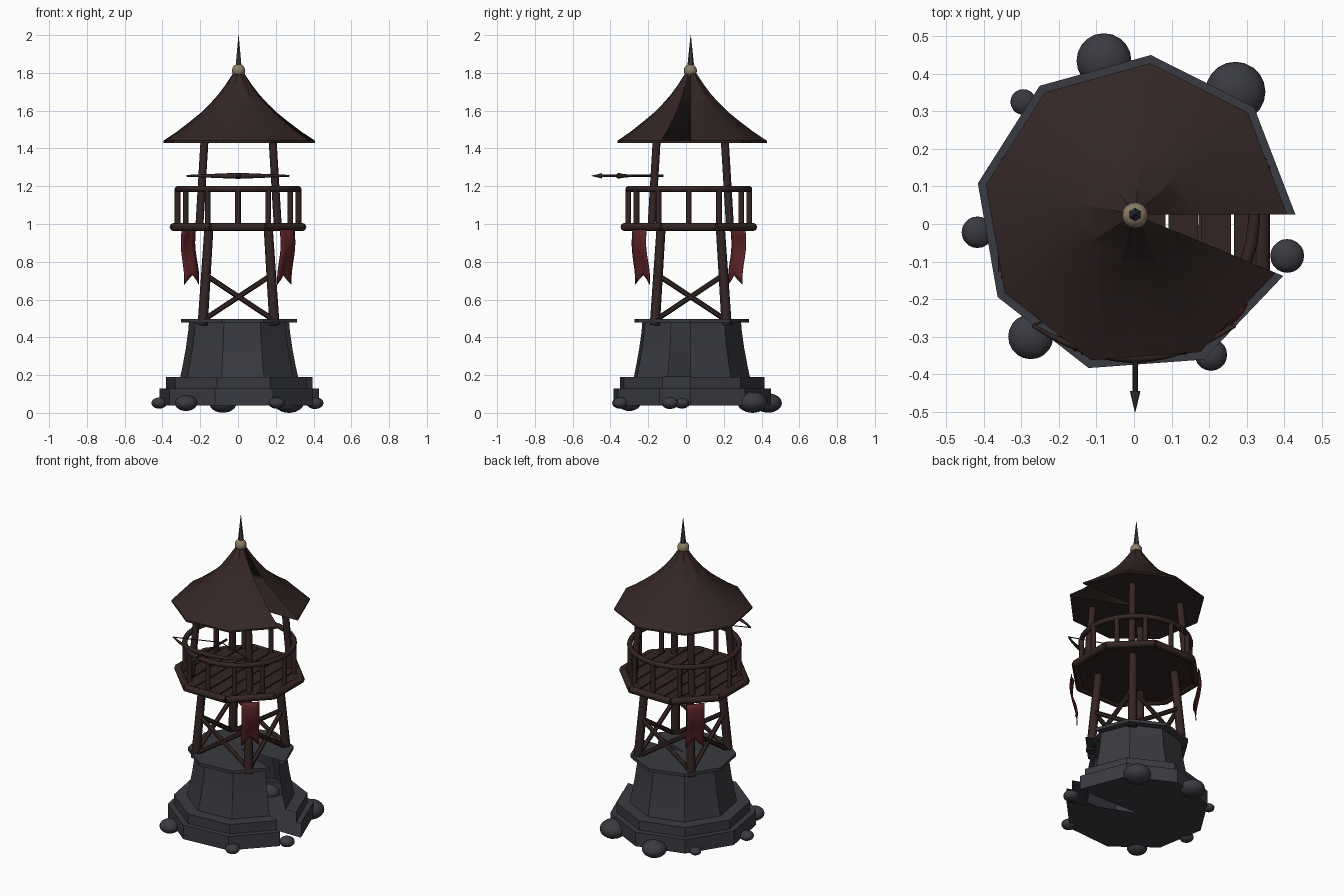
import bpy, bmesh, math
from mathutils import Vector

if "Cube" in bpy.data.objects:
    bpy.data.objects.remove(bpy.data.objects["Cube"])

CX, CY = 0.003, 0.025            # axis of the stone, roof and posts
DY = 0.015                       # centre of the deck


def material(name, rgb):
    m = bpy.data.materials.new(name)
    m.use_nodes = True
    m.diffuse_color = (*rgb, 1)
    m.node_tree.nodes["Principled BSDF"].inputs["Base Color"].default_value = (*rgb, 1)
    return m


STONE = material("dark_stone", (0.042, 0.043, 0.052))
WOOD = material("dark_wood", (0.034, 0.018, 0.017))
ROOF = material("roof_brown", (0.034, 0.020, 0.019))
RED = material("banner_red", (0.105, 0.017, 0.019))
BRASS = material("dull_brass", (0.27, 0.21, 0.13))
IRON = material("dark_iron", (0.04, 0.045, 0.052))


def finish(bm, name, mat, smooth=35):
    bmesh.ops.recalc_face_normals(bm, faces=bm.faces)
    me = bpy.data.meshes.new(name)
    bm.to_mesh(me)
    bm.free()
    me.materials.append(mat)
    ob = bpy.data.objects.new(name, me)
    bpy.context.collection.objects.link(ob)
    if smooth:
        bpy.ops.object.select_all(action="DESELECT")
        ob.select_set(True)
        bpy.context.view_layer.objects.active = ob
        bpy.ops.object.shade_smooth_by_angle(angle=math.radians(smooth))
    return ob


def lathe(name, profile, mat):
    """Eight-sided turned shell with a narrow wedge left out."""
    bm = bmesh.new()
    vs = [bm.verts.new((CX + r, CY, z)) for r, z in profile]
    es = [bm.edges.new(pair) for pair in zip(vs, vs[1:])]
    bmesh.ops.spin(bm, geom=vs + es, cent=(CX, CY, 0), axis=(0, 0, 1),
                   angle=math.radians(337.5), steps=8)
    bmesh.ops.remove_doubles(bm, verts=bm.verts, dist=0.0005)
    return finish(bm, name, mat, 30)


def rod(bm, a, b, r1, r2=None, sides=8):
    a, b = Vector(a), Vector(b)
    made = bmesh.ops.create_cone(bm, cap_ends=True, segments=sides, radius1=r1,
                                 radius2=r1 if r2 is None else r2, depth=(b - a).length)
    turn = (b - a).to_track_quat("Z", "Y").to_matrix()
    for v in made["verts"]:
        v.co = turn @ v.co + (a + b) / 2


def slab(bm, outline, z0, z1):
    low = [bm.verts.new((x, y, z0)) for x, y in outline]
    high = [bm.verts.new((x, y, z1)) for x, y in outline]
    bm.faces.new(low)
    bm.faces.new(high)
    for i in range(len(low)):
        j = (i + 1) % len(low)
        bm.faces.new((low[i], low[j], high[j], high[i]))


def tube(name, points, radii, mat, cyclic=False):
    cu = bpy.data.curves.new(name, "CURVE")
    cu.dimensions = "3D"
    cu.bevel_depth = 1
    cu.bevel_resolution = 2
    cu.use_fill_caps = True
    sp = cu.splines.new("POLY")
    sp.points.add(len(points) - 1)
    for p, co, r in zip(sp.points, points, radii):
        p.co = (*co, 1)
        p.radius = r
    sp.use_cyclic_u = cyclic
    sp.use_smooth = True
    cu.materials.append(mat)
    ob = bpy.data.objects.new(name, cu)
    bpy.context.collection.objects.link(ob)
    return ob


# Stone base: two plinth steps, flared body, thin rim
lathe("stone_base", [(0, 0.04), (0.427, 0.04), (0.427, 0.13), (0.392, 0.13), (0.392, 0.19),
                     (0.315, 0.19), (0.302, 0.25), (0.285, 0.34), (0.272, 0.43), (0.268, 0.478),
                     (0.31, 0.478), (0.31, 0.497), (0, 0.497)], STONE)

# Boulders around the foot
for x, y, r in [(-0.08, 0.435, 0.073), (0.27, 0.352, 0.08), (-0.295, 0.325, 0.034),
                (-0.417, -0.022, 0.042), (-0.275, -0.3, 0.06), (0.205, -0.348, 0.043),
                (0.408, -0.085, 0.045)]:
    bm = bmesh.new()
    bmesh.ops.create_icosphere(bm, subdivisions=3, radius=r)
    bmesh.ops.scale(bm, vec=(1, 1, 0.7), verts=bm.verts)
    bmesh.ops.translate(bm, vec=(x, y, max(0.7 * r, 0.052)), verts=bm.verts)
    finish(bm, "boulder", STONE)

# Posts below and above the deck, with crossed braces on each side
CORNERS = [(1, -1), (1, 1), (-1, 1), (-1, -1)]


def corner(i, d, z):
    sx, sy = CORNERS[i % 4]
    return (CX + sx * d, CY + sy * d, z)


def lean(z):
    return 0.19 - 0.06 * (z - 0.47)


for i in range(4):
    bm = bmesh.new()
    rod(bm, corner(i, 0.19, 0.465), corner(i, 0.157, 0.98), 0.027, 0.024)
    finish(bm, "lower_post", WOOD, 50)
    bm = bmesh.new()
    rod(bm, corner(i, 0.208, 0.98), corner(i, 0.18, 1.45), 0.021)
    finish(bm, "upper_post", WOOD, 50)
    bm = bmesh.new()
    for a, b in ((i, i + 1), (i + 1, i)):
        rod(bm, corner(a, lean(0.49), 0.49), corner(b, lean(0.73), 0.73), 0.014, sides=6)
    finish(bm, "cross_brace", WOOD, 0)

# Deck planks trimmed to an octagon
HALF, PITCH = 0.35, 0.0875
bm = bmesh.new()
for k in range(-4, 4):
    x0, x1 = k * PITCH + 0.004, (k + 1) * PITCH - 0.004
    xs = [x0, x1]
    bend = HALF * math.tan(math.pi / 8)
    for s in (-bend, bend):
        if x0 < s < x1:
            xs.insert(1, s)
    reach = [min(HALF, HALF * math.sqrt(2) - abs(x)) for x in xs]
    outline = [(x, DY - h) for x, h in zip(xs, reach)]
    outline += [(x, DY + h) for x, h in reversed(list(zip(xs, reach)))]
    slab(bm, outline, 0.975, 1.0)
finish(bm, "deck_planks", WOOD, 0)

# Edge beams around the deck
bm = bmesh.new()
ring = [(0.368 * math.cos(math.radians(22.5 + 45 * k)),
         DY + 0.368 * math.sin(math.radians(22.5 + 45 * k)), 0.984) for k in range(8)]
for k in range(8):
    rod(bm, ring[k], ring[(k + 1) % 8], 0.022)
finish(bm, "deck_edge", WOOD, 50)

# Railing
bm = bmesh.new()
for k in range(12):
    a = math.radians(30 * k)
    x, y = 0.32 * math.cos(a), DY + 0.32 * math.sin(a)
    rod(bm, (x, y, 0.99), (x, y, 1.185), 0.015)
finish(bm, "balusters", WOOD, 50)
circle = [(0.32 * math.cos(math.tau * k / 32), DY + 0.32 * math.sin(math.tau * k / 32), 1.185)
          for k in range(32)]
tube("hand_rail", circle, [0.016] * 32, WOOD, True)

# Large crossbow on the front of the railing
bow = []
for k in range(13):
    t = k / 6 - 1
    bow.append((0.27 * t, -0.355 + 0.085 * t * t, 1.255))
tube("bow_limb", bow, [0.005 + 0.011 * (1 - abs(k / 6 - 1)) for k in range(13)], WOOD)
tube("bow_string", [bow[0], (0, -0.17, 1.255), bow[-1]], [0.003] * 3, WOOD)
bm = bmesh.new()
rod(bm, (0.003, -0.45, 1.255), (0.003, -0.12, 1.255), 0.007)
finish(bm, "bolt_shaft", WOOD)
bm = bmesh.new()
rod(bm, (0.003, -0.5, 1.255), (0.003, -0.445, 1.255), 0.001, 0.014)
finish(bm, "bolt_head", IRON)

# Two swallow-tailed banners on opposite corners
for s in (1, -1):
    bm = bmesh.new()
    out, side = Vector((0.707 * s, -0.707 * s, 0)), Vector((0.707, 0.707, 0))
    origin = Vector((0.262 * s, DY - 0.262 * s, 0))
    rows = []
    for j in range(9):
        t = j / 8
        wave = 0.014 * math.sin(t * 5) - 0.012 * t
        row = []
        for u in (-1, -0.5, 0, 0.5, 1):
            z = 0.97 - t * (0.24 + 0.05 * abs(u))
            p = origin + side * (0.053 * u) + out * (wave + 0.006 * math.sin(3 * u + 4 * t))
            row.append(bm.verts.new((p.x, p.y, z)))
        rows.append(row)
    for r0, r1 in zip(rows, rows[1:]):
        for c in range(4):
            bm.faces.new((r0[c], r0[c + 1], r1[c + 1], r1[c]))
    flag = finish(bm, "banner", RED, 40)
    mod = flag.modifiers.new("thickness", "SOLIDIFY")
    mod.thickness = 0.004

# Swept roof
lathe("roof", [(0, 1.43), (0.405, 1.43), (0.405, 1.441), (0.335, 1.487), (0.265, 1.54),
               (0.205, 1.588), (0.155, 1.636), (0.11, 1.685), (0.072, 1.735),
               (0.045, 1.775), (0.022, 1.81)], ROOF)

# Finial
bm = bmesh.new()
bmesh.ops.create_uvsphere(bm, u_segments=16, v_segments=10, radius=0.035)
bmesh.ops.translate(bm, vec=(CX, CY - 0.002, 1.812), verts=bm.verts)
finish(bm, "finial_ball", BRASS)
bm = bmesh.new()
rod(bm, (CX, CY, 1.835), (CX, CY, 2.0), 0.018, 0.001, 6)
finish(bm, "finial_spike", IRON, 0)
